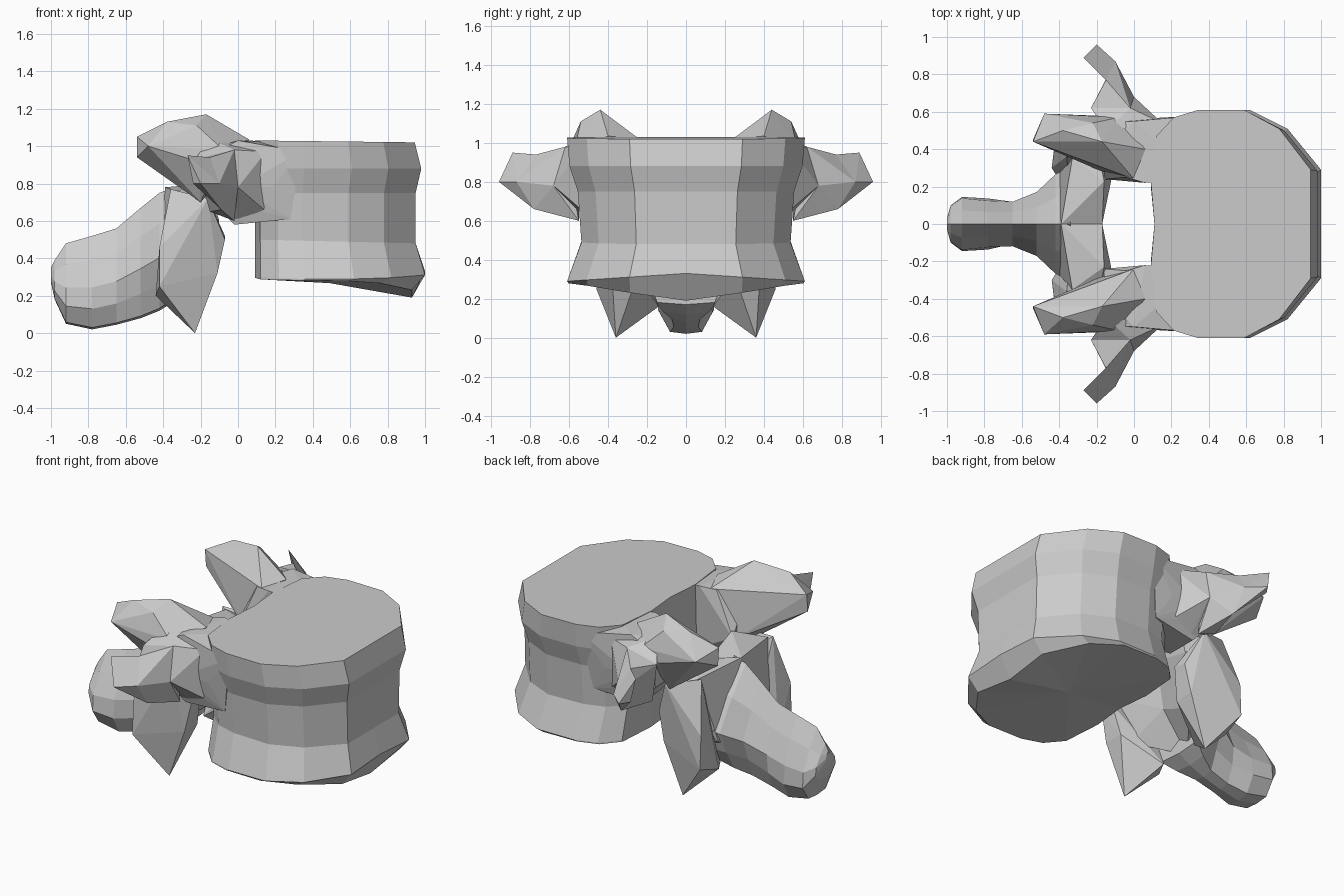
import bpy, bmesh


def finish(name, bm):
    bmesh.ops.recalc_face_normals(bm, faces=bm.faces)
    mesh = bpy.data.meshes.new(name)
    bm.to_mesh(mesh)
    bm.free()
    obj = bpy.data.objects.new(name, mesh)
    bpy.context.collection.objects.link(obj)
    return obj


def loft(name, rings):
    """Skin closed rings of equal size and fan both ends."""
    bm = bmesh.new()
    loops = [[bm.verts.new(p) for p in ring] for ring in rings]
    n = len(loops[0])
    for a, b in zip(loops, loops[1:]):
        for i in range(n):
            j = (i + 1) % n
            bm.faces.new((a[i], a[j], b[j], b[i]))
    caps = [bm.faces.new(loops[0]), bm.faces.new(loops[-1])]
    bmesh.ops.poke(bm, faces=caps)
    return finish(name, bm)


def hull_pair(name, points):
    """Faceted chunk on the +y side, mirrored to -y."""
    bm = bmesh.new()
    for p in points:
        bm.verts.new(p)
    bmesh.ops.convex_hull(bm, input=bm.verts)
    loose = [v for v in bm.verts if not v.link_faces]
    bmesh.ops.delete(bm, geom=loose, context='VERTS')
    obj = finish(name, bm)
    mod = obj.modifiers.new("mirror", 'MIRROR')
    mod.use_axis = (False, True, False)
    return obj


# Vertebral body: waisted kidney outline, front lip dips at the bottom
half = [(0.11, 0.0), (0.09, 0.22), (0.12, 0.47), (0.22, 0.57), (0.36, 0.61),
        (0.62, 0.61), (0.82, 0.51), (1.0, 0.29), (1.0, 0.0)]
outline = half + [(x, -y) for x, y in half[-2:0:-1]]
# z at back, z at front, width factor, front x, lip dip, side droop
levels = [(1.03, 1.02, 1.0, 0.945, 0, 0), (0.88, 0.88, 0.98, 0.98, 0, 0),
          (0.75, 0.75, 0.91, 0.95, 0, 0), (0.50, 0.48, 0.88, 0.95, 0, 0),
          (0.33, 0.33, 1.0, 1.0, 0, 0.04),
          (0.30, 0.29, 0.99, 0.93, 0.10, 0.015)]
rings = []
for zb, zf, w, xf, dip, droop in levels:
    ring = []
    for x, y in outline:
        t, s = (x - 0.1) / 0.9, abs(y) / 0.61
        z = zb + (zf - zb) * t - dip * t * (1 - s) - droop * s
        ring.append((0.1 + t * (xf - 0.1), y * w, z))
    rings.append(ring)
loft("vertebral_body", rings)


# Spinous process: ridged section, keeled near the arch, bulbous at the end
def spine_ring(x, top, bot, w, low):
    sec = [(0, 1), (0.5 * w, 0.74), (0.95 * w, 0.45), (w * low, 0.22),
           (0.6 * w * low, 0.02), (0, 0)]
    sec += [(-a, b) for a, b in sec[-2:0:-1]]
    return [(x, a, bot + b * (top - bot)) for a, b in sec]


loft("spinous_process", [
    spine_ring(-0.34, 0.78, 0.17, 0.32, 0.85),
    spine_ring(-0.42, 0.75, 0.12, 0.28, 0.7),
    spine_ring(-0.52, 0.67, 0.08, 0.18, 0.65),
    spine_ring(-0.65, 0.56, 0.045, 0.125, 0.85),
    spine_ring(-0.78, 0.52, 0.02, 0.13, 1.05),
    spine_ring(-0.92, 0.48, 0.05, 0.145, 1.0),
    spine_ring(-0.98, 0.39, 0.18, 0.10, 1.0),
    spine_ring(-1.0, 0.35, 0.27, 0.03, 1.0)])

# Pedicles bridging the body and the arch
hull_pair("pedicles", [
    (0.34, 0.25, 1.01), (0.34, 0.58, 0.97), (0.28, 0.53, 0.61),
    (0.13, 0.25, 0.60), (0.06, 0.22, 1.03), (-0.16, 0.24, 0.75),
    (0.0, 0.55, 1.03), (-0.02, 0.50, 0.58), (-0.02, 0.30, 0.58),
    (-0.16, 0.38, 0.98), (0.0, 0.56, 0.78), (-0.16, 0.54, 0.73),
    (-0.17, 0.54, 0.94), (-0.04, 0.25, 1.02), (0.18, 0.56, 0.78)])

# Upper joint processes
hull_pair("superior_articular_processes", [
    (-0.54, 0.44, 1.05), (-0.54, 0.45, 0.94), (-0.48, 0.59, 1.0),
    (-0.38, 0.50, 1.13), (-0.17, 0.44, 1.17), (-0.22, 0.54, 1.11),
    (0.06, 0.40, 1.035), (0.0, 0.24, 1.02), (-0.17, 0.28, 0.74),
    (-0.20, 0.45, 0.70), (-0.08, 0.57, 0.98), (-0.36, 0.38, 0.84),
    (-0.22, 0.58, 0.92)])

# Side wings: root, middle, then swept-back tip
hull_pair("transverse_process_roots", [
    (0.15, 0.54, 0.97), (0.14, 0.54, 0.66), (0.0, 0.68, 0.78),
    (-0.02, 0.62, 0.98), (-0.23, 0.62, 0.93), (-0.15, 0.55, 0.65),
    (0.0, 0.50, 0.60), (-0.15, 0.50, 1.04)])
hull_pair("transverse_process_arms", [
    (0.0, 0.68, 0.78), (-0.02, 0.62, 0.98), (-0.23, 0.62, 0.93),
    (-0.15, 0.55, 0.65), (-0.02, 0.55, 0.60), (-0.09, 0.78, 0.66),
    (-0.15, 0.77, 0.94), (-0.10, 0.87, 0.80)])
hull_pair("transverse_process_tips", [
    (-0.10, 0.87, 0.80), (-0.15, 0.77, 0.94), (-0.09, 0.78, 0.66),
    (-0.27, 0.89, 0.95), (-0.20, 0.96, 0.80), (-0.24, 0.90, 0.80)])

# Laminae closing the arch behind the canal
hull_pair("laminae", [
    (-0.17, 0.0, 0.72), (-0.39, 0.0, 0.78), (-0.16, 0.23, 0.80),
    (-0.33, 0.35, 0.76), (-0.10, 0.34, 0.60), (-0.20, 0.42, 0.70),
    (-0.41, 0.26, 0.35), (-0.20, 0.26, 0.30), (-0.40, 0.0, 0.18),
    (-0.22, 0.0, 0.42)])

# Lower joint processes tapering to points
hull_pair("inferior_articular_processes", [
    (-0.23, 0.36, 0.0), (-0.11, 0.38, 0.32), (-0.11, 0.25, 0.32),
    (-0.44, 0.30, 0.20), (-0.42, 0.45, 0.46), (-0.42, 0.46, 0.25),
    (-0.34, 0.14, 0.16), (-0.07, 0.37, 0.50), (-0.16, 0.44, 0.72),
    (-0.36, 0.36, 0.77), (-0.07, 0.28, 0.52)])
